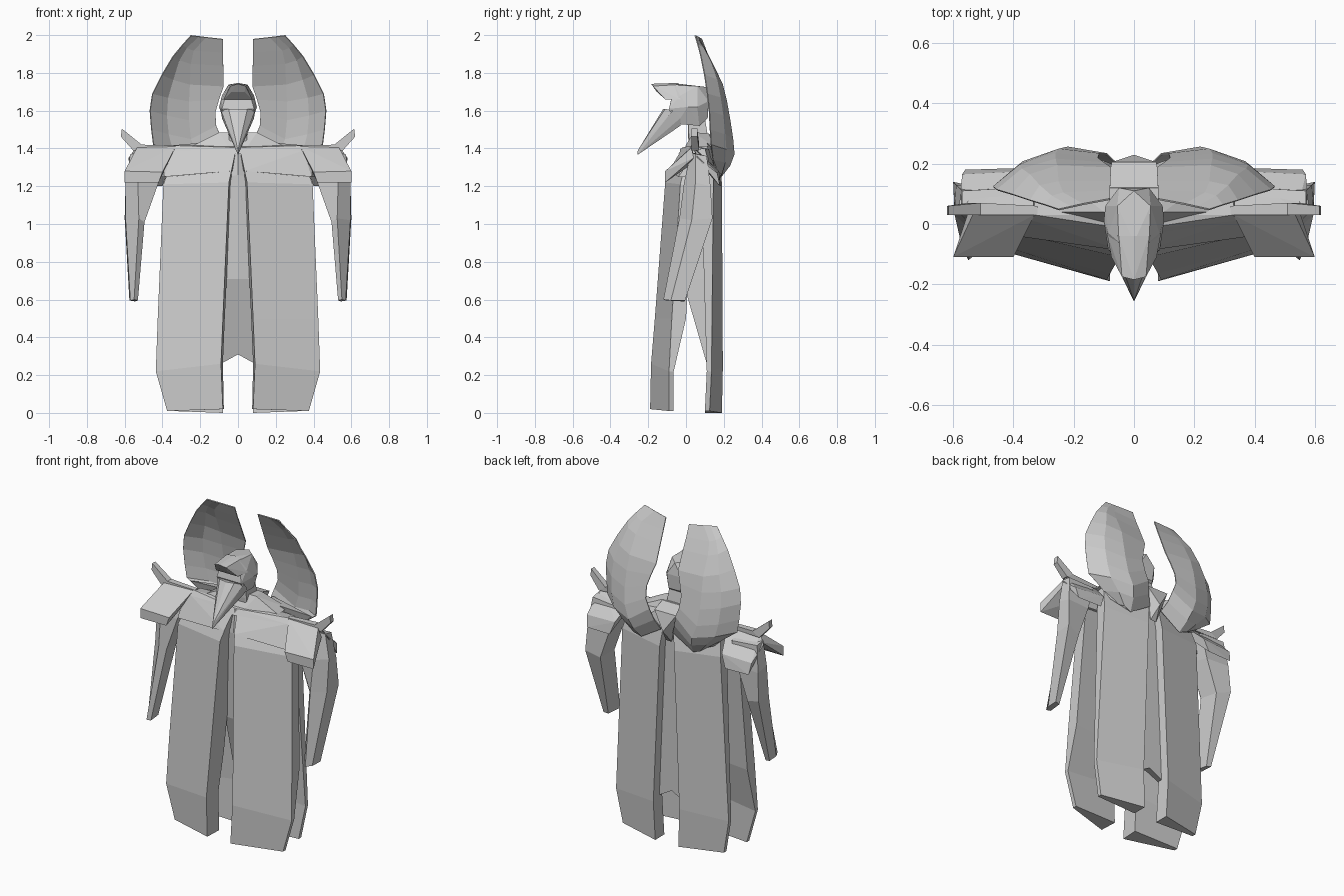
import bpy, bmesh
from mathutils import Vector

GREY = bpy.data.materials.new("stone_grey")
GREY.diffuse_color = (0.6, 0.6, 0.6, 1)


def finish(name, bm, mirror=False):
    """Turn a bmesh into a named object, optionally mirrored across x."""
    bmesh.ops.recalc_face_normals(bm, faces=bm.faces[:])
    me = bpy.data.meshes.new(name)
    bm.to_mesh(me)
    bm.free()
    me.materials.append(GREY)
    ob = bpy.data.objects.new(name, me)
    bpy.context.collection.objects.link(ob)
    if mirror:
        m = ob.modifiers.new("mirror", 'MIRROR')
        m.use_mirror_merge = False
    return ob


def loft(name, rings, mirror=False):
    """Skin a list of closed rings with equal point counts and cap the ends."""
    bm = bmesh.new()
    vs = [[bm.verts.new(p) for p in r] for r in rings]
    n = len(rings[0])
    for a, b in zip(vs, vs[1:]):
        for i in range(n):
            j = (i + 1) % n
            bm.faces.new((a[i], a[j], b[j], b[i]))
    bm.faces.new(vs[0])
    bm.faces.new(vs[-1][::-1])
    return finish(name, bm, mirror)


def hull(name, pts, mirror=False, both=False):
    """Convex faceted block; both=True adds the x-mirrored points."""
    pts = set(pts) | ({(-x, y, z) for x, y, z in pts} if both else set())
    bm = bmesh.new()
    for p in sorted(pts):
        bm.verts.new(p)
    r = bmesh.ops.convex_hull(bm, input=bm.verts[:])
    junk = {g for g in r["geom_interior"] + r["geom_unused"] if isinstance(g, bmesh.types.BMVert)}
    bmesh.ops.delete(bm, geom=list(junk), context='VERTS')
    bmesh.ops.dissolve_limit(bm, angle_limit=0.05, verts=bm.verts[:], edges=bm.edges[:])
    return finish(name, bm, mirror)


# robe front panels: wedge section, deep at the inner edge
loft("front_robe_panel", [
    [(.08, -.19, .02), (.375, -.09, .01), (.375, -.065, .01), (.075, -.08, .02)],
    [(.09, -.185, .26), (.435, -.09, .22), (.435, -.065, .22), (.08, -.08, .26)],
    [(.08, -.165, .5), (.425, -.075, .5), (.425, 0, .5), (.07, -.04, .5)],
    [(.048, -.11, 1.22), (.395, -.03, 1.21), (.395, .04, 1.21), (.035, .02, 1.22)],
    [(.035, -.085, 1.28), (.38, -.02, 1.25), (.38, .05, 1.25), (.03, .03, 1.28)],
], True)

# robe back panels, slightly narrower
loft("back_robe_panel", [
    [(.08, .19, 0), (.35, .125, .01), (.35, .1, .01), (.08, .1, 0)],
    [(.09, .195, .24), (.39, .135, .22), (.39, .11, .22), (.085, .115, .26)],
    [(.05, .19, 1.22), (.34, .145, 1.24), (.34, .08, 1.24), (.04, .09, 1.22)],
    [(.03, .17, 1.38), (.31, .10, 1.40), (.31, .05, 1.40), (.025, .09, 1.38)],
], True)

# inner body core, slanting back toward its pointed lower hem
loft("body_core", [
    [(-.09, .11, .26), (0, .10, .31), (.09, .11, .26), (.09, .14, .26), (0, .14, .31), (-.09, .14, .26)],
    [(-.075, -.02, .71), (0, -.02, .71), (.075, -.02, .71), (.075, .14, .71), (0, .14, .71), (-.075, .14, .71)],
    [(-.055, -.03, 1.25), (0, -.045, 1.26), (.055, -.03, 1.25), (.05, .14, 1.25), (0, .14, 1.25), (-.05, .14, 1.25)],
    [(-.03, -.01, 1.4), (0, -.03, 1.4), (.03, -.01, 1.4), (.03, .13, 1.4), (0, .13, 1.4), (-.03, .13, 1.4)],
])

# sloping chest plates and the flat yoke above them
hull("chest_plate", [
    (.035, -.09, 1.28), (.39, -.04, 1.25), (.345, .015, 1.39), (.015, -.035, 1.375),
    (.02, .06, 1.28), (.42, .06, 1.25), (.40, .06, 1.39), (.015, .06, 1.375)], True)
hull("shoulder_yoke", [
    (0, -.04, 1.37), (0, -.02, 1.405), (.34, .01, 1.385), (.33, .03, 1.415),
    (.33, .10, 1.40), (0, .12, 1.40)], both=True)
hull("collar_base", [
    (.25, .04, 1.41), (.1, .04, 1.485), (.08, .12, 1.48), (.24, .15, 1.41), (.05, -.005, 1.41)], both=True)

# pauldrons: broad front flap with a low rim and a matching back flap
hull("pauldron_front", [
    (.33, .03, 1.41), (.535, .03, 1.405), (.60, -.11, 1.28), (.60, -.11, 1.22),
    (.42, -.11, 1.22), (.40, -.11, 1.275), (.55, .04, 1.35), (.38, .05, 1.33)], True)
hull("pauldron_back", [
    (.32, .04, 1.41), (.54, .04, 1.405), (.57, .165, 1.27), (.56, .18, 1.20),
    (.40, .185, 1.20), (.37, .175, 1.28), (.58, .06, 1.35), (.35, .06, 1.33)], True)
# thin spike sweeping up from each shoulder
loft("shoulder_spike", [
    [(.32, .03, 1.395), (.32, .06, 1.395), (.32, .06, 1.415), (.32, .03, 1.415)],
    [(.555, .03, 1.39), (.555, .07, 1.39), (.51, .07, 1.42), (.51, .03, 1.42)],
    [(.62, .03, 1.462), (.62, .06, 1.462), (.615, .06, 1.505), (.615, .03, 1.505)],
], True)

# hanging arms with a front ridge, bent elbow and tapered ends
loft("arm", [
    [(.39, .03, 1.37), (.50, .025, 1.38), (.57, .05, 1.37), (.57, .11, 1.36), (.40, .12, 1.35)],
    [(.42, -.0, 1.22), (.53, -.01, 1.22), (.595, .05, 1.22), (.59, .13, 1.2), (.44, .12, 1.2)],
    [(.495, -.0, 1.01), (.525, -.035, 1.03), (.595, .03, 1.02), (.60, .14, 1.03), (.51, .12, 1.0)],
    [(.53, -.105, .595), (.55, -.12, .60), (.57, -.08, .595), (.575, -.005, .595), (.545, -.01, .59)],
], True)

# tall curved wings: rows of outer rim, hollow and inner edge
ROWS = [
    [(.25, .05, 2.0), (.17, .068, 1.99), (.08, .085, 1.98)],
    [(.295, .065, 1.95), (.235, .105, 1.92), (.08, .112, 1.91)],
    [(.345, .08, 1.89), (.25, .142, 1.85), (.078, .142, 1.84)],
    [(.405, .10, 1.79), (.255, .195, 1.74), (.076, .188, 1.73)],
    [(.455, .115, 1.69), (.26, .217, 1.65), (.10, .205, 1.66)],
    [(.468, .125, 1.60), (.26, .235, 1.55), (.12, .22, 1.59)],
    [(.46, .13, 1.50), (.25, .25, 1.45), (.115, .235, 1.52)],
    [(.45, .135, 1.42), (.22, .257, 1.37), (.09, .235, 1.46)],
    [(.34, .145, 1.34), (.20, .235, 1.31), (.07, .215, 1.39)],
    [(.25, .16, 1.28), (.18, .185, 1.245), (.04, .19, 1.33)],
]
bm = bmesh.new()
grid = [[bm.verts.new(p) for p in
         (o, Vector(o).lerp(Vector(m), .5) + Vector((.015, .018, 0)) * min(1, r / 2), m, i)]
        for r, (o, m, i) in enumerate(ROWS)]
for a, b in zip(grid, grid[1:]):
    for k in range(3):
        bm.faces.new((a[k], a[k + 1], b[k + 1], b[k]))
wing = finish("wing", bm, True)
sol = wing.modifiers.new("thickness", 'SOLIDIFY')
sol.thickness = .006
sol.offset = -1
# wing roots joining the back of the shoulders
hull("wing_root", [
    (.08, .10, 1.44), (.42, .13, 1.41), (.30, .15, 1.30), (.18, .18, 1.25),
    (.05, .19, 1.35), (.1, .21, 1.42), (.22, .22, 1.36)], True)

# neck and the sloping nape behind it
hull("neck", [
    (.05, .02, 1.38), (.04, .01, 1.47), (.045, .01, 1.56), (.045, .10, 1.56), (.06, .13, 1.38)], both=True)
hull("nape", [
    (.08, .11, 1.48), (.075, .205, 1.45), (0, .23, 1.34), (.02, .17, 1.26), (.06, .12, 1.38)], both=True)

# skull, brow and long pointed beak mask
hull("skull", [
    (.05, -.06, 1.735), (.055, .06, 1.73), (0, .11, 1.725), (0, -.06, 1.745), (.085, -.03, 1.68),
    (.1, .01, 1.62), (.095, .06, 1.62), (.05, .12, 1.65), (.04, .115, 1.56), (.06, .07, 1.52),
    (.07, -.05, 1.53), (.085, -.09, 1.61)], both=True)
hull("brow", [
    (0, -.185, 1.742), (.04, -.175, 1.73), (.035, -.155, 1.70), (.075, -.11, 1.66),
    (.09, -.03, 1.66), (.05, -.04, 1.738), (0, -.04, 1.747)], both=True)
hull("beak_mask", [
    (0, -.12, 1.61), (.05, -.11, 1.61), (.09, -.07, 1.60), (.085, -.03, 1.56), (.065, -.03, 1.52),
    (.05, -.10, 1.49), (.025, -.17, 1.44), (0, -.258, 1.365), (0, -.255, 1.39),
    (0, -.06, 1.51)], both=True)
